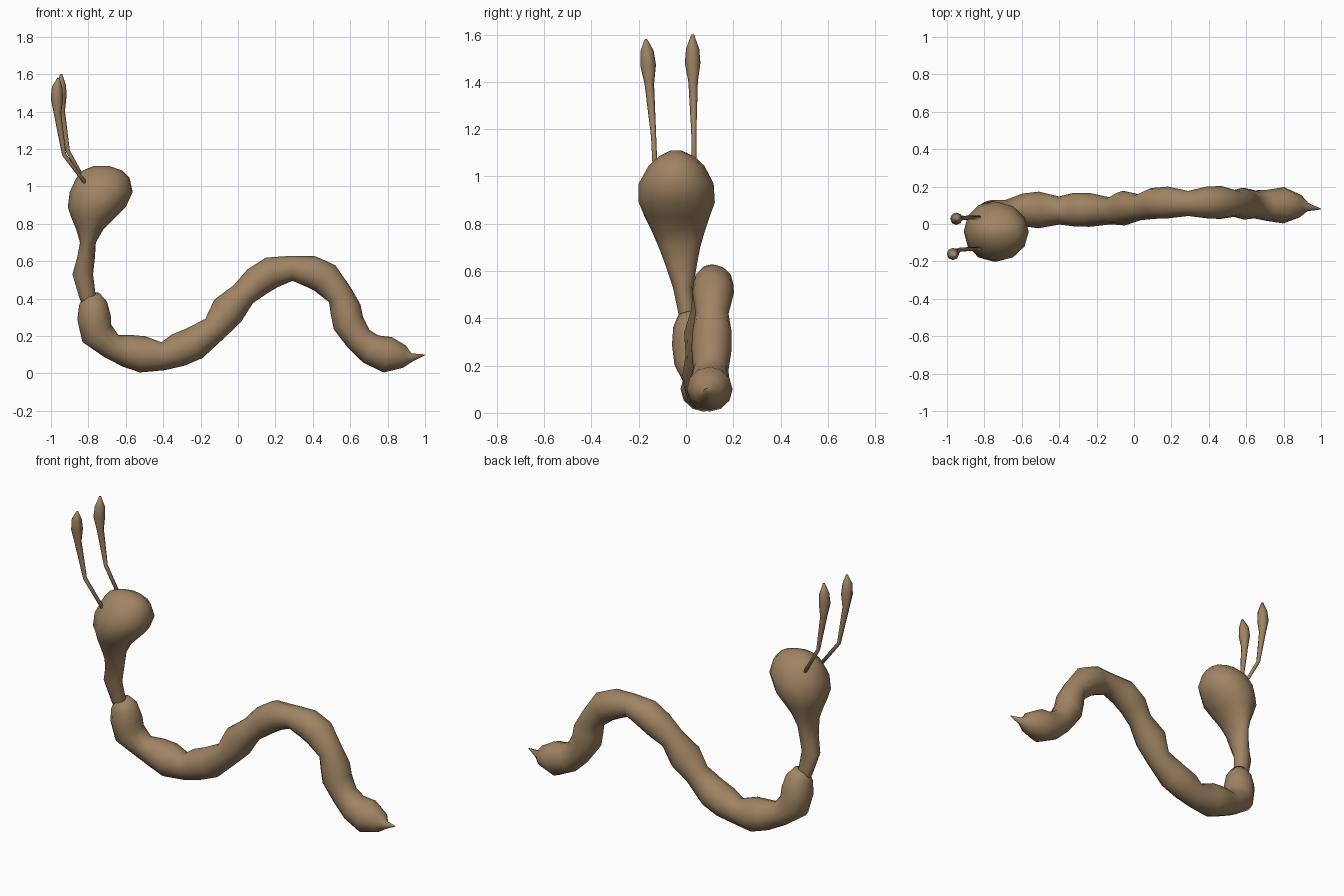
import bpy, bmesh, math
from mathutils import Vector

brown = bpy.data.materials.new("brown_skin")
brown.diffuse_color = (0.35, 0.23, 0.125, 1)


def loft(name, rings):
    """Skin closed rings of points, cap both ends and shade smooth."""
    bm = bmesh.new()
    loops = [[bm.verts.new(p) for p in ring] for ring in rings]
    n = len(loops[0])
    for a, b in zip(loops, loops[1:]):
        for i in range(n):
            j = (i + 1) % n
            bm.faces.new((a[i], a[j], b[j], b[i]))
    bm.faces.new(loops[0][::-1])
    bm.faces.new(loops[-1])
    bmesh.ops.recalc_face_normals(bm, faces=bm.faces)
    mesh = bpy.data.meshes.new(name)
    bm.to_mesh(mesh)
    bm.free()
    for f in mesh.polygons:
        f.use_smooth = True
    mesh.materials.append(brown)
    obj = bpy.data.objects.new(name, mesh)
    bpy.context.collection.objects.link(obj)
    return obj


def tube(name, path, sides):
    """Sweep a circle along (x, y, z, radius) stations."""
    pts = [Vector(p[:3]) for p in path]
    rings = []
    for i, p in enumerate(path):
        t = (pts[min(i + 1, len(pts) - 1)] - pts[max(i - 1, 0)]).normalized()
        u = Vector((0, 1, 0))
        u = (u - t * u.dot(t)).normalized()
        v = t.cross(u)
        rings.append([pts[i] + p[3] * (u * math.cos(a) + v * math.sin(a))
                      for a in (2 * math.pi * k / sides for k in range(sides))])
    return loft(name, rings)


# Wavy segmented body, tail tip to shoulder
tube("body", [
    (1.0, 0.08, 0.10, 0.002), (0.93, 0.09, 0.085, 0.022),
    (0.89, 0.095, 0.09, 0.06), (0.80, 0.10, 0.10, 0.097),
    (0.71, 0.10, 0.13, 0.083), (0.645, 0.105, 0.185, 0.075),
    (0.59, 0.108, 0.27, 0.085), (0.575, 0.11, 0.345, 0.083),
    (0.545, 0.11, 0.42, 0.07), (0.465, 0.115, 0.51, 0.088),
    (0.39, 0.115, 0.545, 0.085), (0.29, 0.11, 0.562, 0.067),
    (0.18, 0.115, 0.54, 0.085), (0.10, 0.11, 0.49, 0.083),
    (0.03, 0.09, 0.425, 0.07), (-0.055, 0.085, 0.335, 0.093),
    (-0.125, 0.07, 0.24, 0.072), (-0.235, 0.075, 0.16, 0.09),
    (-0.32, 0.077, 0.125, 0.09), (-0.40, 0.072, 0.092, 0.075),
    (-0.51, 0.075, 0.102, 0.098), (-0.59, 0.075, 0.12, 0.088),
    (-0.675, 0.06, 0.145, 0.07), (-0.755, 0.04, 0.215, 0.09),
    (-0.77, 0.03, 0.30, 0.09), (-0.775, 0.02, 0.375, 0.075),
    (-0.785, 0.01, 0.42, 0.045)], 12)

# Neck flaring into the bulbous head: z, x min, x max, y min, y max
head_rings = []
for z, x0, x1, y0, y1 in [
        (0.36, -0.83, -0.77, -0.02, 0.04), (0.41, -0.85, -0.76, -0.03, 0.04),
        (0.53, -0.885, -0.775, -0.055, 0.03), (0.62, -0.86, -0.765, -0.085, 0.045),
        (0.70, -0.845, -0.76, -0.115, 0.06), (0.77, -0.865, -0.72, -0.145, 0.08),
        (0.83, -0.89, -0.66, -0.175, 0.10), (0.89, -0.91, -0.60, -0.20, 0.122),
        (0.97, -0.90, -0.563, -0.20, 0.117), (1.045, -0.865, -0.58, -0.158, 0.078),
        (1.085, -0.83, -0.62, -0.115, 0.035), (1.11, -0.77, -0.69, -0.065, -0.02)]:
    head_rings.append([((x0 + x1) / 2 + (x1 - x0) / 2 * math.cos(a),
                        (y0 + y1) / 2 + (y1 - y0) / 2 * math.sin(a), z)
                       for a in (math.pi * k / 6 for k in range(12))])
loft("head", head_rings)

# Bent antennae with clubbed ends
tube("antenna_back", [
    (-0.81, 0.035, 1.01, 0.01), (-0.91, 0.033, 1.19, 0.011),
    (-0.945, 0.03, 1.40, 0.02), (-0.95, 0.028, 1.48, 0.033),
    (-0.947, 0.028, 1.54, 0.028), (-0.945, 0.028, 1.60, 0.006)], 8)
tube("antenna_front", [
    (-0.81, -0.13, 1.01, 0.01), (-0.93, -0.137, 1.17, 0.011),
    (-0.965, -0.155, 1.39, 0.02), (-0.968, -0.16, 1.47, 0.033),
    (-0.967, -0.165, 1.53, 0.028), (-0.96, -0.17, 1.58, 0.006)], 8)
